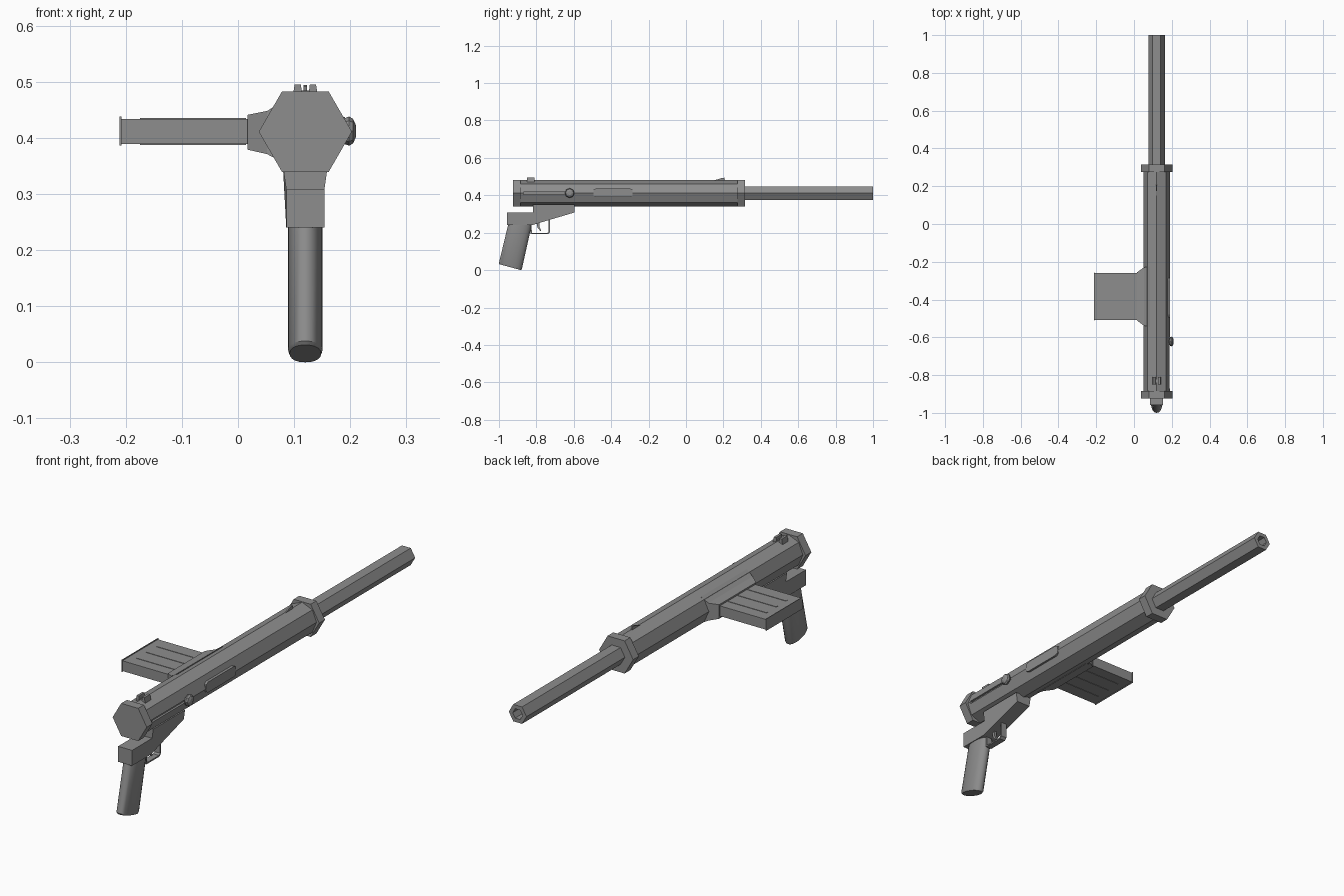
import bpy, bmesh, math

if "Cube" in bpy.data.objects:
    bpy.data.objects.remove(bpy.data.objects["Cube"])

CX, CZ = 0.12, 0.411  # axis of the long tube

# Dark grey metal
metal = bpy.data.materials.new("dark_grey")
metal.diffuse_color = (0.27, 0.27, 0.27, 1)
metal.use_nodes = True
metal.node_tree.nodes["Principled BSDF"].inputs["Base Color"].default_value = metal.diffuse_color


def loft(name, sections, smooth=False):
    """Join equal-length point rings with quads and cap both ends."""
    bm = bmesh.new()
    rings = [[bm.verts.new(p) for p in s] for s in sections]
    n = len(rings[0])
    for a, b in zip(rings, rings[1:]):
        for i in range(n):
            j = (i + 1) % n
            bm.faces.new((a[i], a[j], b[j], b[i]))
    bm.faces.new(rings[0][::-1])
    bm.faces.new(rings[-1])
    bmesh.ops.recalc_face_normals(bm, faces=bm.faces)
    me = bpy.data.meshes.new(name)
    bm.to_mesh(me)
    bm.free()
    me.materials.append(metal)
    ob = bpy.data.objects.new(name, me)
    bpy.context.collection.objects.link(ob)
    if smooth:
        bpy.ops.object.select_all(action='DESELECT')
        ob.select_set(True)
        bpy.context.view_layer.objects.active = ob
        bpy.ops.object.shade_smooth_by_angle(angle=math.radians(35))
    return ob


def box(name, x0, x1, y0, y1, z0, z1):
    r = [(x0, y0), (x1, y0), (x1, y1), (x0, y1)]
    return loft(name, [[(x, y, z) for x, y in r] for z in (z0, z1)])


def side_profile(name, pts, half):
    """Extrude a (y, z) outline across x."""
    return loft(name, [[(CX + s * half, y, z) for y, z in pts] for s in (-1, 1)])


def polygon(r, y, n=6):
    return [(CX + r * math.cos(k * math.tau / n), y, CZ + r * math.sin(k * math.tau / n))
            for k in range(n)]


# Main tube: octagon with its corners up and sideways
tube = loft("receiver", [polygon(0.070, -0.90, 8), polygon(0.070, 0.30, 8)])

# Slot for the side knob
cutter = box("slot_cutter", 0.178, 0.25, -0.87, -0.60, 0.405, 0.417)
cutter.hide_render = True
cutter.hide_viewport = True
mod = tube.modifiers.new("slot", 'BOOLEAN')
mod.operation = 'DIFFERENCE'
mod.object = cutter
mod.solver = 'EXACT'

# Hexagonal end collars
for name, y0, y1 in (("rear_collar", -0.925, -0.885), ("front_collar", 0.275, 0.315)):
    loft(name, [polygon(0.083, y0), polygon(0.083, y1)])

# Barrel with a bore
loft("barrel", [polygon(0.043, 0.28), polygon(0.043, 1.0), polygon(0.024, 1.0), polygon(0.024, 0.86)])

# Magazine housing flaring into the tube
well = [(0.017, -0.512, -0.255, 0.379, 0.441),
        (0.052, -0.538, -0.230, 0.371, 0.448),
        (0.085, -0.545, -0.225, 0.353, 0.469)]
loft("magazine_housing", [[(x, a, c), (x, b, c), (x, b, d), (x, a, d)] for x, a, b, c, d in well])

# Magazine, end plate and ribs on both faces
box("magazine", -0.209, 0.03, -0.507, -0.260, 0.389, 0.434)
box("magazine_plate", -0.211, -0.208, -0.510, -0.257, 0.386, 0.438)
for i, y in enumerate((-0.452, -0.384, -0.316)):
    box(f"magazine_rib_{i}", -0.175, 0.014, y - 0.005, y + 0.005, 0.3875, 0.4358)

# Grip frame under the tube, slightly wider at the top
frame = [(-0.957, 0.308), (-0.957, 0.240), (-0.825, 0.240), (-0.597, 0.308), (-0.597, 0.350),
         (-0.818, 0.350), (-0.818, 0.308)]
loft("grip_frame", [[(CX + s * (0.040 if z > 0.32 else 0.034), y, z) for y, z in frame]
                    for s in (-1, 1)])


# Grip: raked rounded column with a slanted, chamfered end
def grip_ring(yb, zb, yf, zf, half):
    pts = []
    for k in range(20):
        a = k * math.tau / 20
        c, s = math.cos(a), math.sin(a)
        t = 0.5 + 0.5 * math.copysign(abs(c) ** 0.9, c)
        x = math.copysign(abs(s) ** 0.9, s) * half
        pts.append((CX + x, yb + (yf - yb) * t, zb + (zf - zb) * t))
    return pts


loft("grip", [grip_ring(-0.948, 0.255, -0.822, 0.255, 0.031),
              grip_ring(-1.0, 0.038, -0.877, 0.008, 0.031),
              grip_ring(-0.996, 0.031, -0.882, 0.000, 0.028)], smooth=True)

# Trigger guard: thin U-shaped strap
outer = [(-0.832, 0.245), (-0.830, 0.192), (-0.738, 0.192), (-0.728, 0.202), (-0.728, 0.275)]
inner = [(-0.734, 0.275), (-0.734, 0.205), (-0.741, 0.198), (-0.824, 0.198), (-0.826, 0.245)]
side_profile("trigger_guard", outer + inner, 0.014)

# Trigger
side_profile("trigger", [(-0.800, 0.255), (-0.794, 0.228), (-0.778, 0.208), (-0.774, 0.212),
                         (-0.784, 0.232), (-0.782, 0.260)], 0.006)

# Side knob, turned around the x axis
knob = [(0.170, 0.010), (0.188, 0.010), (0.190, 0.023), (0.198, 0.026), (0.205, 0.022), (0.210, 0.011)]
loft("side_knob", [[(x, -0.622 + r * math.cos(k * math.pi / 4), 0.412 + r * math.sin(k * math.pi / 4))
                    for k in range(8)] for x, r in knob])

# Side port cover with clipped corners
port = [(-0.495, 0.398), (-0.480, 0.391), (-0.300, 0.391), (-0.285, 0.398),
        (-0.285, 0.430), (-0.300, 0.437), (-0.480, 0.437), (-0.495, 0.430)]
loft("port_cover", [[(x, y, z) for y, z in port] for x in (0.165, 0.191)])

# Rear sight: base and two tapered wings
box("rear_sight_base", 0.100, 0.140, -0.838, -0.822, 0.465, 0.484)
for side, name in ((-1, "left"), (1, "right")):
    wing = [(0.004, 0.465), (0.024, 0.465), (0.019, 0.495), (0.008, 0.495)]
    loft(f"rear_sight_{name}", [[(CX + side * x, y, z) for x, z in wing] for y in (-0.85, -0.81)])

# Front sight: thin ramp blade
side_profile("front_sight", [(0.135, 0.475), (0.21, 0.475), (0.205, 0.494), (0.19, 0.492)], 0.003)
